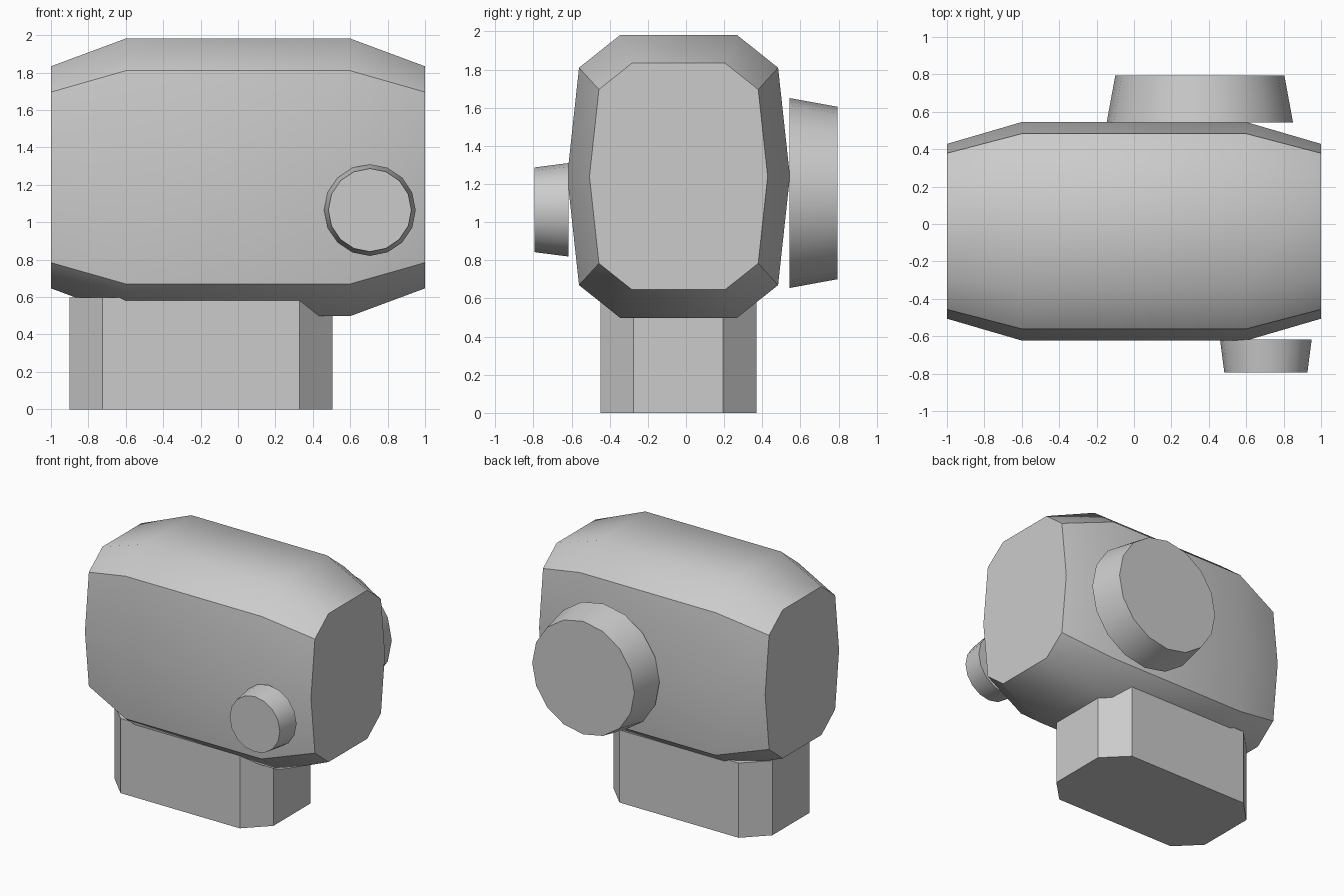
import bpy, bmesh, math

if "Cube" in bpy.data.objects:
    bpy.data.objects.remove(bpy.data.objects["Cube"])

grey = bpy.data.materials.new("light grey")
grey.diffuse_color = (0.6, 0.6, 0.6, 1)
grey.use_nodes = True
grey.node_tree.nodes["Principled BSDF"].inputs["Base Color"].default_value = grey.diffuse_color


def loft(name, rings, smooth_angle=None):
    """Join closed rings of points with quads and cap both ends."""
    bm = bmesh.new()
    loops = [[bm.verts.new(p) for p in ring] for ring in rings]
    n = len(loops[0])
    for a, b in zip(loops, loops[1:]):
        for i in range(n):
            j = (i + 1) % n
            bm.faces.new((a[i], a[j], b[j], b[i]))
    bm.faces.new(loops[0])
    bm.faces.new(loops[-1])
    bmesh.ops.recalc_face_normals(bm, faces=bm.faces)
    mesh = bpy.data.meshes.new(name)
    bm.to_mesh(mesh)
    bm.free()
    obj = bpy.data.objects.new(name, mesh)
    bpy.context.collection.objects.link(obj)
    mesh.materials.append(grey)
    if smooth_angle:
        bpy.ops.object.select_all(action='DESELECT')
        obj.select_set(True)
        bpy.context.view_layer.objects.active = obj
        bpy.ops.object.shade_smooth_by_angle(angle=math.radians(smooth_angle))
    return obj


def disc(name, x, z, y0, r0, y1, r1, sides=16):
    """Tapered round plug along y."""
    turn = [2 * math.pi * i / sides for i in range(sides)]
    return loft(name, [[(x + r * math.cos(t), y, z + r * math.sin(t)) for t in turn]
                       for y, r in ((y0, r0), (y1, r1))], 40)


# Head: ten-sided section along x, shrunk to 80% at both ends
quarter = [(0.306, 0.742), (0.522, 0.57), (0.584, 0)]
right = quarter + [(y, -z) for y, z in reversed(quarter[:2])]
section = right + [(-y, z) for y, z in reversed(right)]
loft("head", [[(x, -0.039 + s * y, 1.24 + s * z) for y, z in section]
              for x, s in ((-1, 0.8), (-0.6, 1), (0.6, 1), (1, 0.8))], 40)

# Base: rectangular block with chamfered corners
x0, x1, y0, y1, c = -0.9, 0.505, -0.449, 0.37, 0.175
outline = [(x0 + c, y0), (x1 - c, y0), (x1, y0 + c), (x1, y1 - c),
           (x1 - c, y1), (x0 + c, y1), (x0, y1 - c), (x0, y0 + c)]
loft("base", [[(x, y, z) for x, y in outline] for z in (0, 0.597)])

# Large plug on the back, small one on the front
disc("back_disc", 0.352, 1.153, 0.543, 0.498, 0.795, 0.452)
disc("front_knob", 0.705, 1.065, -0.617, 0.245, -0.795, 0.222)
